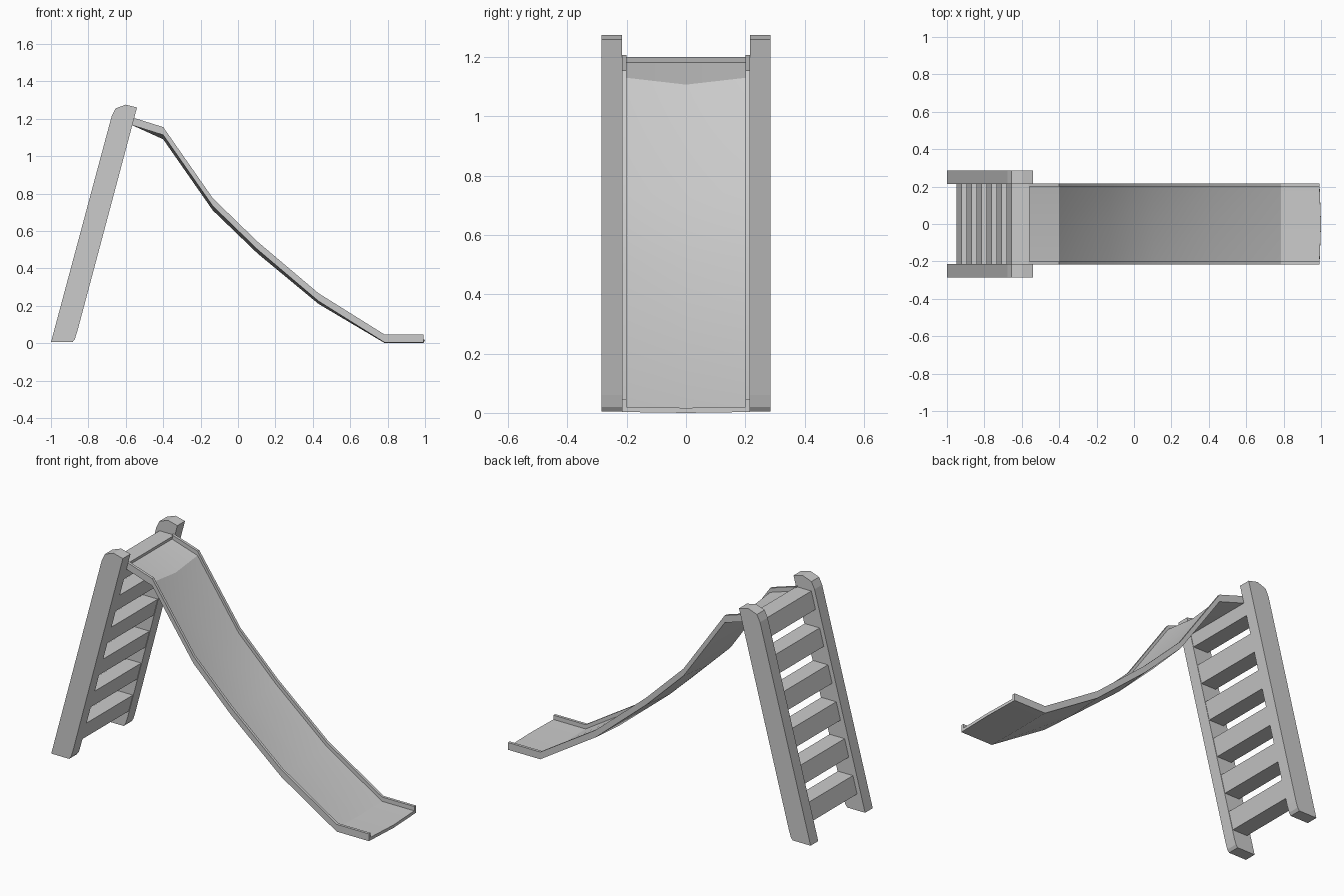
import bpy, bmesh, math

cube = bpy.data.objects.get("Cube")
if cube:
    bpy.data.objects.remove(cube, do_unlink=True)

grey = bpy.data.materials.new("plain grey")
grey.use_nodes = True
colour = (0.6, 0.6, 0.6, 1)
grey.diffuse_color = colour
grey.node_tree.nodes["Principled BSDF"].inputs["Base Color"].default_value = colour


def loft(name, rings):
    """Join a row of equal closed rings into a solid, capped at both ends."""
    bm = bmesh.new()
    rows = [[bm.verts.new(p) for p in ring] for ring in rings]
    n = len(rows[0])
    for a, b in zip(rows, rows[1:]):
        for i in range(n):
            j = (i + 1) % n
            bm.faces.new((a[i], a[j], b[j], b[i]))
    bm.faces.new(rows[0])
    bm.faces.new(rows[-1][::-1])
    bmesh.ops.recalc_face_normals(bm, faces=bm.faces)
    mesh = bpy.data.meshes.new(name)
    bm.to_mesh(mesh)
    bm.free()
    mesh.materials.append(grey)
    obj = bpy.data.objects.new(name, mesh)
    bpy.context.collection.objects.link(obj)
    return obj


def extrude_y(name, profile, y0, y1):
    return loft(name, [[(x, y, z) for x, z in profile] for y in (y0, y1)])


# Leaning ladder rails with rounded ends
rail = [(-1, 0.005), (-0.885, 0.005), (-0.873, 0.02), (-0.86, 0.06),
        (-0.54, 1.26), (-0.6, 1.275), (-0.655, 1.255), (-0.675, 1.215)]
extrude_y("right_rail", rail, -0.285, -0.215)
extrude_y("left_rail", rail, 0.215, 0.285)

# Six sloped-faced steps with level tops
lean = 0.267
for k in range(6):
    low, high = 0.1 + 0.2 * k, 0.2 + 0.2 * k
    back, front = -0.975, -0.879
    step = [(back + lean * low, low), (front + lean * low, low),
            (front + lean * high, high), (back + lean * high, high)]
    extrude_y(f"step_{k + 1}", step, -0.217, 0.217)

# Slide: stations along the run as x, rim top height, sag of the bed centre
stations = [(-0.565, 1.207, 0), (-0.4, 1.155, 0.023), (-0.135, 0.775, 0.023),
            (0.105, 0.542, 0.021), (0.43, 0.267, 0.015),
            (0.785, 0.045, 0.003), (0.992, 0.045, 0.003)]
rings = []
for x, top, sag in stations:
    nose = 0.008 if x > 0.9 else 0
    half = [(0.2, 0.025), (0.2, 0), (0.216, 0), (0.216, 0.042)]
    ring = [(x, y, top - d) for y, d in half]
    ring.append((x + nose, 0, top - 0.042 - sag))
    ring += [(x, -y, top - d) for y, d in reversed(half)]
    ring.append((x + nose, 0, top - 0.025 - sag))
    rings.append(ring)
slide = loft("slide", rings)

bpy.ops.object.select_all(action="DESELECT")
slide.select_set(True)
bpy.context.view_layer.objects.active = slide
bpy.ops.object.shade_smooth_by_angle(angle=math.radians(30))
